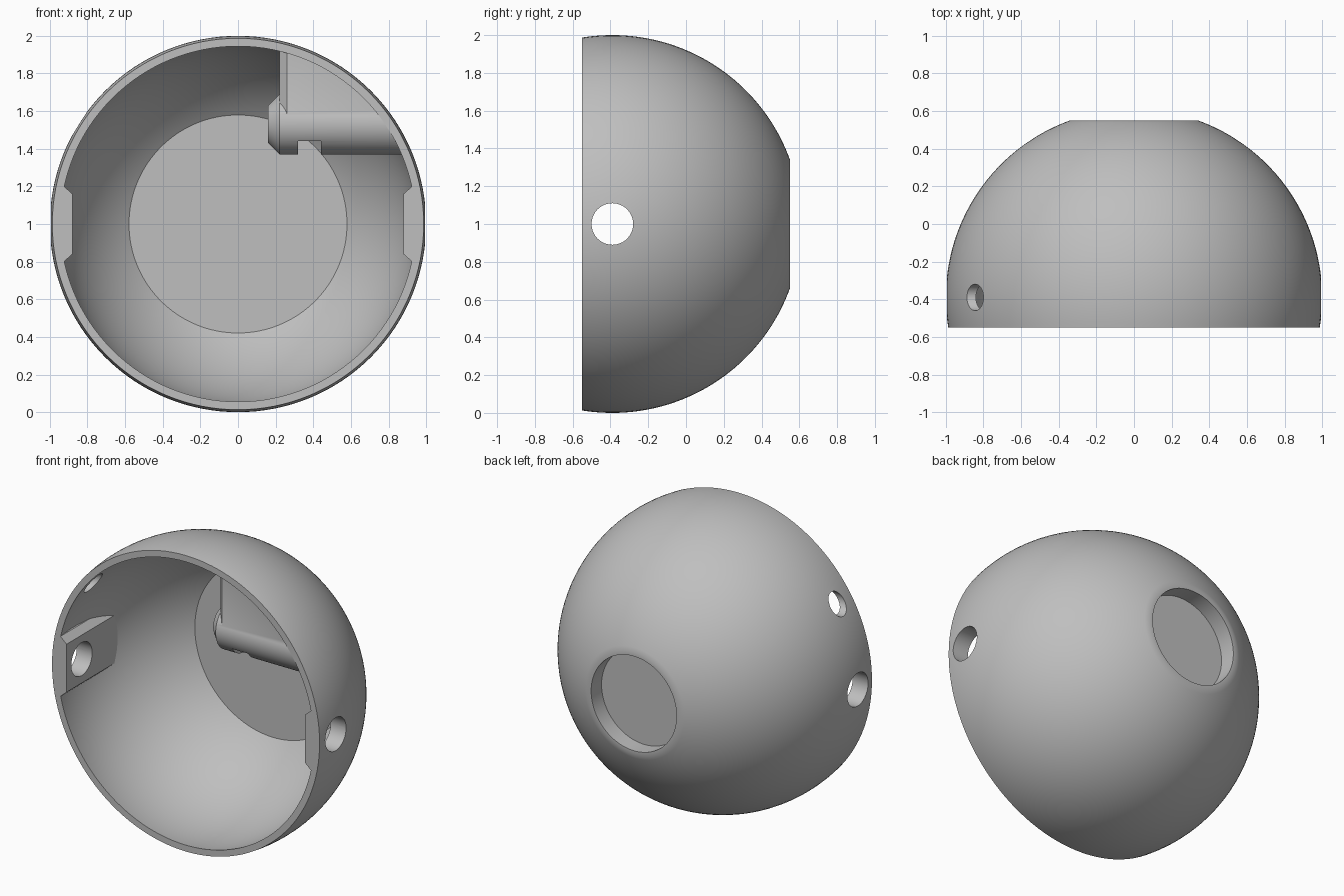
import bpy, bmesh, math
from mathutils import Matrix, Vector

if "Cube" in bpy.data.objects:
    bpy.data.objects.remove(bpy.data.objects["Cube"], do_unlink=True)

FRONT, BACK = -0.55, 0.55
CENTRE = Vector((0, -0.39, 1))
R_OUT, R_IN = 1.0, 0.958
BORE_Z = 1.53

grey = bpy.data.materials.new("plain_grey")
grey.use_nodes = True
grey.diffuse_color = (0.52, 0.52, 0.52, 1)
grey.node_tree.nodes["Principled BSDF"].inputs["Base Color"].default_value = grey.diffuse_color


def finish(name, bm):
    bmesh.ops.recalc_face_normals(bm, faces=bm.faces)
    mesh = bpy.data.meshes.new(name)
    bm.to_mesh(mesh)
    bm.free()
    mesh.materials.append(grey)
    ob = bpy.data.objects.new(name, mesh)
    bpy.context.collection.objects.link(ob)
    return ob


def lathe(name, profile, axis, centre, steps=128):
    """Spin (radius, position) points round the x or y axis."""
    bm = bmesh.new()
    def place(r, p):
        return Vector((p, 0, r)) if axis == "X" else Vector((0, p, r))
    vs = [bm.verts.new(place(r, p)) for r, p in profile]
    edges = [bm.edges.new(pair) for pair in zip(vs, vs[1:])]
    direction = (1, 0, 0) if axis == "X" else (0, 1, 0)
    bmesh.ops.spin(bm, geom=vs + edges, cent=(0, 0, 0), axis=direction,
                   angle=math.tau, steps=steps, use_duplicate=False)
    bmesh.ops.remove_doubles(bm, verts=bm.verts, dist=0.0001)
    bmesh.ops.translate(bm, verts=bm.verts, vec=centre)
    return finish(name, bm)


def prism(name, outline, axis, start, end):
    """Extrude an outline in the x-z plane along y, or in x-y along z."""
    bm = bmesh.new()
    def place(a, b, d):
        return (a, d, b) if axis == "Y" else (a, b, d)
    face = bm.faces.new([bm.verts.new(place(a, b, start)) for a, b in outline])
    new = bmesh.ops.extrude_face_region(bm, geom=[face])["geom"]
    bmesh.ops.translate(bm, verts=[g for g in new if isinstance(g, bmesh.types.BMVert)],
                        vec=place(0, 0, end - start))
    return finish(name, bm)


def boolean(ob, other, operation):
    mod = ob.modifiers.new(operation.title(), "BOOLEAN")
    mod.operation, mod.solver, mod.object = operation, "EXACT", other
    bpy.context.view_layer.objects.active = ob
    bpy.ops.object.modifier_apply(modifier=mod.name)


def rod(name, radius, x0, x1, z):
    return lathe(name, [(0, x0), (radius, x0), (radius, x1), (0, x1)],
                 "X", (0, CENTRE.y, z), 64)


def arc(radius, y0, y1, count=48):
    a, b = (math.asin((y - CENTRE.y) / radius) for y in (y0, y1))
    return [(radius * math.cos(a + (b - a) * i / count),
             CENTRE.y + radius * math.sin(a + (b - a) * i / count))
            for i in range(count + 1)]


# Hollow shell with a flat inner floor and a round recess at the back
floor_y = 0.373
profile = [(0, floor_y)] + arc(R_IN, floor_y, FRONT) + arc(R_OUT, FRONT, BACK)
profile += [(0.315, BACK), (0.315, 0.44), (0, 0.44)]
shell = lathe("shell", profile, "Y", (0, 0, 1))

# Bevelled side pads, running back until they meet the shell
pads = []
for side, label in ((1, "left"), (-1, "right")):
    outline = [(side * x, 1 + z) for x, z in
               ((0.99, 0.2), (0.925, 0.2), (0.88, 0.16),
                (0.88, -0.16), (0.925, -0.2), (0.99, -0.2))]
    pads.append(prism(label + "_pad", outline, "Y", FRONT, 0.15))

# Upper corner block with a bevelled front edge and a round lower barrel
block = prism("corner_block", [(0.22, -0.23), (0.22, -0.5), (0.26, -0.54), (1, -0.54), (1, -0.23)],
              "Z", BORE_Z, 2)
barrel = lathe("barrel", [(0, 0.16), (0.1, 0.16), (0.16, 0.22), (0.16, 1), (0, 1)],
               "X", (0, CENTRE.y, BORE_Z), 64)
boolean(block, barrel, "UNION")
bpy.data.objects.remove(barrel, do_unlink=True)

# Trim the inner parts to the shell
trim = lathe("trim_ball", [(0, CENTRE.y - 0.965)] + arc(0.965, CENTRE.y - 0.96, CENTRE.y + 0.96)
             + [(0, CENTRE.y + 0.965)], "Y", (0, 0, 1))
for part in pads + [block]:
    boolean(part, trim, "INTERSECT")

# Side holes, screw access hole, blind bore and slot
side_hole = rod("side_hole_cutter", 0.11, -1.2, 1.2, 1)
access = rod("access_cutter", 0.07, -1.2, 0.6, BORE_Z)
slot = prism("slot_cutter", [(0.32, 1.3), (0.44, 1.3), (0.44, 1.44), (0.32, 1.44)], "Y", -0.7, 0)
for part in [shell] + pads:
    boolean(part, side_hole, "DIFFERENCE")
for part in (shell, block):
    boolean(part, access, "DIFFERENCE")
boolean(block, slot, "DIFFERENCE")
for cutter in (trim, side_hole, access, slot):
    bpy.data.objects.remove(cutter, do_unlink=True)

# Smooth curves, sharp edges
bpy.ops.object.select_all(action="DESELECT")
for part in [shell, block] + pads:
    part.select_set(True)
bpy.context.view_layer.objects.active = shell
bpy.ops.object.shade_smooth_by_angle(angle=math.radians(25))
